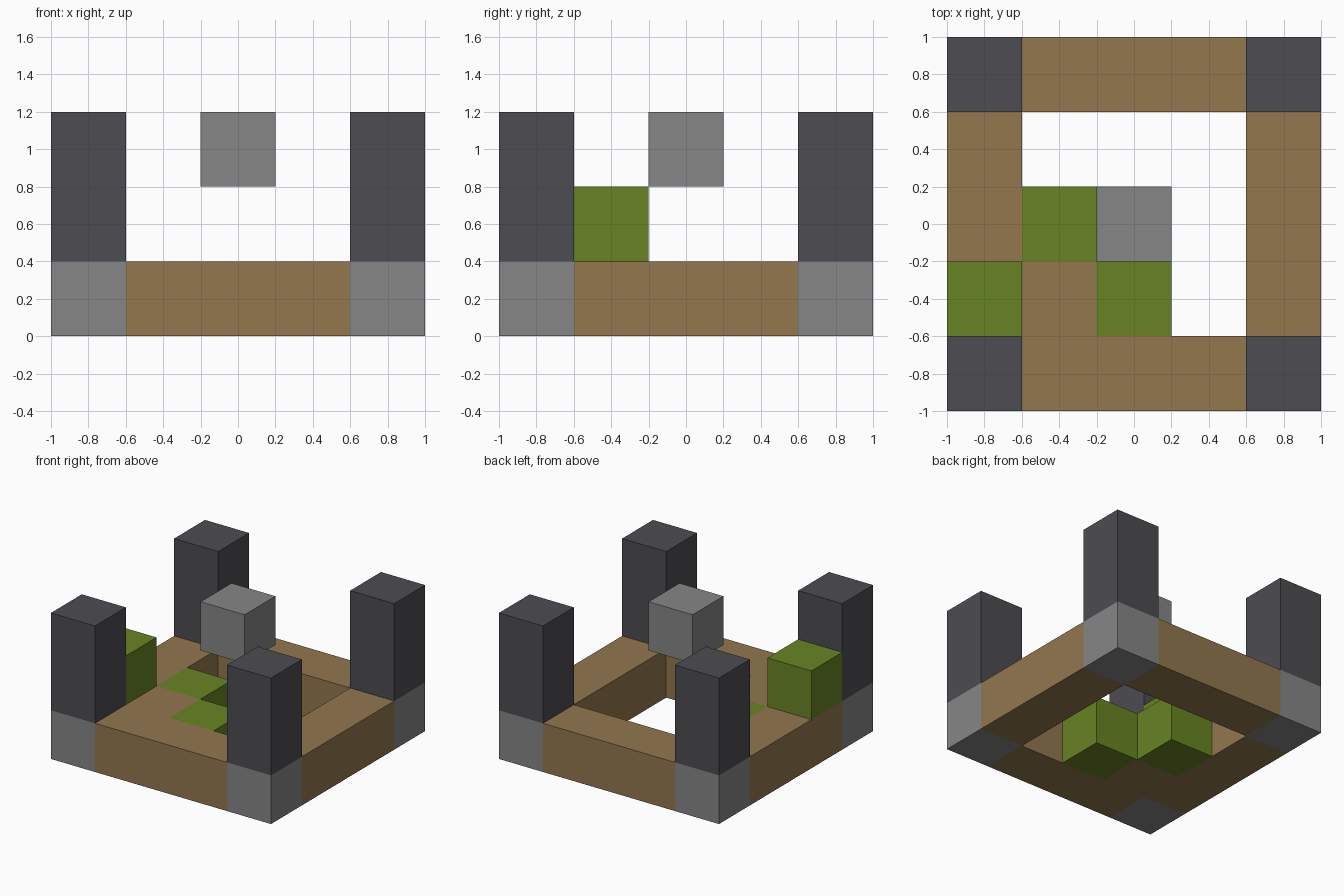
import bpy

cube = bpy.data.objects.get("Cube")
if cube:
    bpy.data.objects.remove(cube, do_unlink=True)

U = 0.4  # edge of one block; the model is a 5 x 5 x 3 block grid


def material(name, rgb):
    m = bpy.data.materials.new(name)
    m.use_nodes = True
    m.diffuse_color = (*rgb, 1)
    bsdf = next(n for n in m.node_tree.nodes if n.type == 'BSDF_PRINCIPLED')
    bsdf.inputs["Base Color"].default_value = (*rgb, 1)
    return m


timber = material("brown_timber", (0.287, 0.184, 0.076))
stone = material("grey_stone", (0.238, 0.238, 0.238))
slate = material("dark_slate", (0.074, 0.072, 0.082))
moss = material("moss_green", (0.136, 0.231, 0.017))


def block(name, mat, cell, size=(1, 1, 1)):
    """Box centred on grid column (x, y), resting on layer z, sized in blocks."""
    x, y, z = cell
    bpy.ops.mesh.primitive_cube_add(size=1, location=(x * U, y * U, (z + size[2] / 2) * U))
    ob = bpy.context.object
    ob.name = name
    ob.scale = [s * U for s in size]
    bpy.ops.object.transform_apply(location=False, rotation=False, scale=True)
    ob.data.materials.append(mat)
    return ob


# Corner footings with tall pillars
for sx, side in ((-2, "right"), (2, "left")):
    for sy, end in ((-2, "front"), (2, "back")):
        block(f"{end}_{side}_footing", stone, (sx, sy, 0))
        block(f"{end}_{side}_pillar", slate, (sx, sy, 1), (1, 1, 2))

# Timber beams between the footings
block("front_beam", timber, (0, -2, 0), (3, 1, 1))
block("back_beam", timber, (0, 2, 0), (3, 1, 1))
block("right_beam", timber, (-2, 0, 0), (1, 3, 1))
block("left_beam", timber, (2, 0, 0), (1, 3, 1))

# Inner corner floor with mossy blocks
block("inner_floor_block", timber, (-1, -1, 0))
block("moss_floor_back", moss, (-1, 0, 0))
block("moss_floor_front", moss, (0, -1, 0))
block("moss_raised_block", moss, (-2, -1, 1))

# Floating centre block
block("floating_block", stone, (0, 0, 2))
